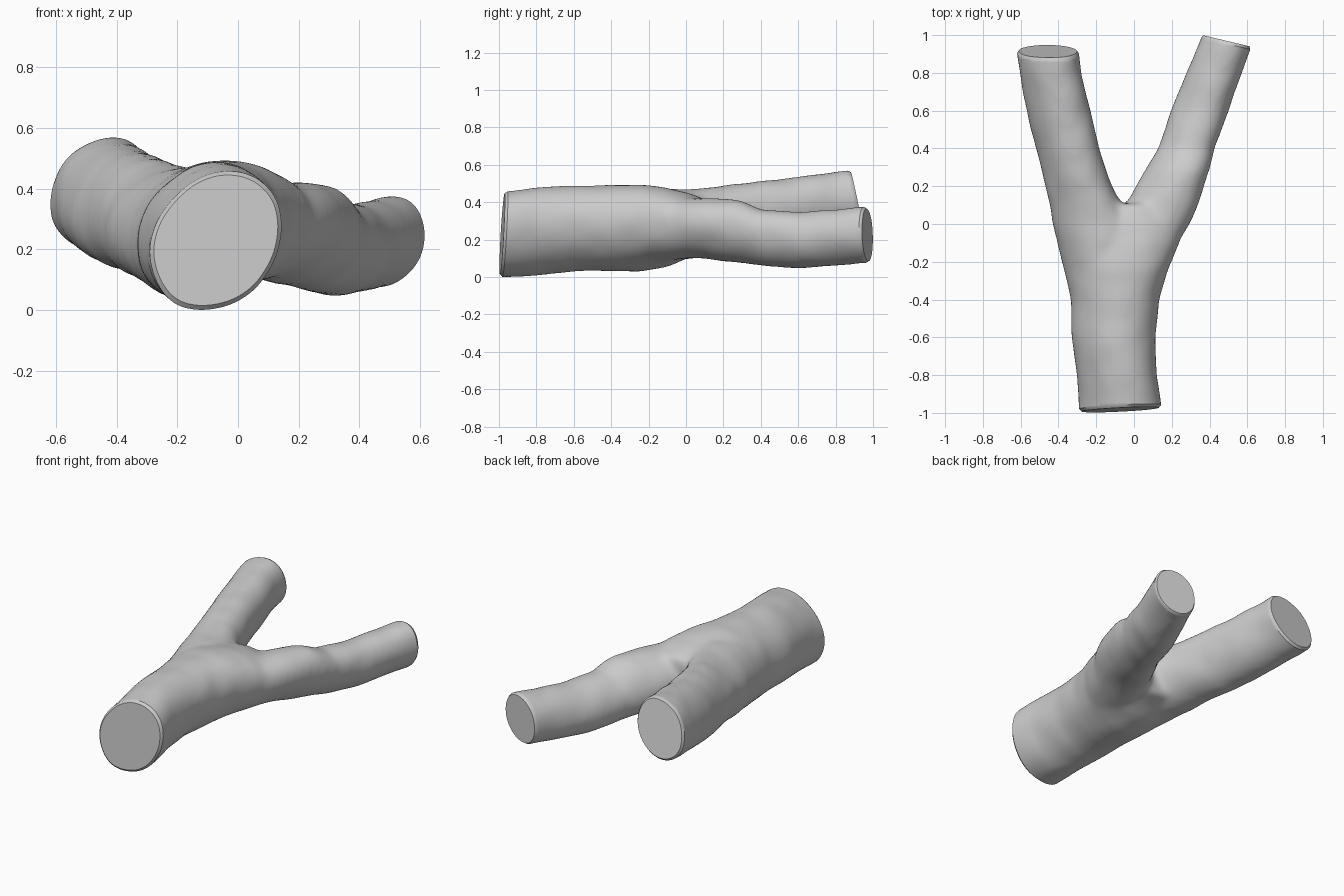
import bpy, bmesh, math
from mathutils import Vector, Matrix, noise

cube = bpy.data.objects.get("Cube")
if cube:
    bpy.data.objects.remove(cube, do_unlink=True)

SIDES = 40
LEAN = 0.2  # every cross-section leans towards +x at its top

# Cross-sections: y, x low, x high, z low, z high
trunk = [
    (-1.1, -.288, .15, .0, .45), (-.97, -.288, .145, .0, .455),
    (-.8, -.3, .12, .01, .475), (-.6, -.33, .11, .033, .485),
    (-.4, -.335, .132, .033, .488), (-.25, -.365, .175, .033, .495),
    (-.1, -.4, .24, .06, .475), (.0, -.38, .24, .1, .45),
    (.105, -.28, .18, .13, .41)]
right_fork = [
    (-.3, -.34, .0, .07, .45), (-.1, -.405, .02, .075, .47),
    (.0, -.43, -.01, .1, .467), (.1, -.445, -.065, .11, .475),
    (.2, -.468, -.12, .125, .487), (.4, -.517, -.185, .142, .51),
    (.6, -.567, -.232, .168, .533), (.8, -.605, -.283, .197, .562),
    (.9, -.62, -.292, .21, .57), (1.1, -.64, -.31, .23, .58)]
left_fork = [
    (-.3, -.2, .15, .08, .43), (-.1, -.15, .235, .085, .425),
    (.0, -.11, .292, .1, .42), (.1, -.045, .335, .1, .418),
    (.18, .0, .362, .09, .418), (.28, .058, .395, .078, .412),
    (.4, .13, .426, .065, .36), (.6, .2, .5, .045, .345),
    (.8, .28, .568, .062, .358), (.93, .335, .617, .075, .374),
    (1.1, .4, .69, .08, .385)]


def loft(bm, sections):
    rings = []
    for y, x0, x1, z0, z1 in sections:
        ring = []
        for i in range(SIDES):
            a = math.tau * i / SIDES
            ring.append(bm.verts.new(((x0 + x1) / 2 + (x1 - x0) / 2 * math.cos(a - LEAN), y,
                                      (z0 + z1) / 2 + (z1 - z0) / 2 * math.sin(a))))
        rings.append(ring)
    for low, high in zip(rings, rings[1:]):
        for i in range(SIDES):
            j = (i + 1) % SIDES
            bm.faces.new((low[i], low[j], high[j], high[i]))
    bm.faces.new(rings[0])
    bm.faces.new(rings[-1])


# Forked limb, blended into one skin
bm = bmesh.new()
for sections in (trunk, right_fork, left_fork):
    loft(bm, sections)
bmesh.ops.recalc_face_normals(bm, faces=bm.faces)
mesh = bpy.data.meshes.new("forked_branch")
bm.to_mesh(mesh)
bm.free()
branch = bpy.data.objects.new("forked_branch", mesh)
bpy.context.collection.objects.link(branch)
bpy.context.view_layer.objects.active = branch
branch.select_set(True)
remesh = branch.modifiers.new("blend", 'REMESH')
remesh.mode = 'VOXEL'
remesh.voxel_size = 0.018
smooth = branch.modifiers.new("soften", 'SMOOTH')
smooth.factor = 0.5
smooth.iterations = 14
for name in ("blend", "soften"):
    bpy.ops.object.modifier_apply(modifier=name)

# Slightly lumpy bark
bm = bmesh.new()
bm.from_mesh(branch.data)
bm.normal_update()
moves = [v.normal * (0.005 * noise.noise(v.co * 7) + 0.003) for v in bm.verts]
for v, move in zip(bm.verts, moves):
    v.co += move


def saw_end(point, normal, belongs):
    """Cut one end flat and give it a narrow rounded rim."""
    normal = Vector(normal).normalized()
    point = Vector(point) - normal * 0.015
    faces = [f for f in bm.faces if belongs(f.calc_center_median())]
    geom = set(faces)
    for f in faces:
        geom.update(f.verts)
        geom.update(f.edges)
    bmesh.ops.bisect_plane(bm, geom=list(geom), plane_co=point, plane_no=normal,
                           clear_outer=True)
    rim = [e for e in bm.edges if e.is_boundary]
    cap = bmesh.ops.holes_fill(bm, edges=rim, sides=0)["faces"]
    out = bmesh.ops.extrude_face_region(bm, geom=cap)["geom"]
    bmesh.ops.delete(bm, geom=cap, context='FACES_ONLY')
    verts = [e for e in out if isinstance(e, bmesh.types.BMVert)]
    center = sum((v.co for v in verts), Vector()) / len(verts)
    bmesh.ops.scale(bm, vec=(.94, .94, .94), space=Matrix.Translation(-center), verts=verts)
    bmesh.ops.translate(bm, vec=normal * 0.015, verts=verts)


saw_end((-.07, -.983, .225), (.04, -1, .05), lambda c: c.y < -.7)
saw_end((-.45, .915, .39), (-.04, .97, .2), lambda c: c.y > .6 and c.x < 0)
saw_end((.48, .972, .225), (.23, .97, 0), lambda c: c.y > .6 and c.x > 0)
bmesh.ops.recalc_face_normals(bm, faces=bm.faces)
bm.to_mesh(branch.data)
bm.free()

# Single grey colour
grey = bpy.data.materials.new("grey_wood")
grey.use_nodes = True
colour = (.6, .6, .6, 1)
grey.diffuse_color = colour
grey.node_tree.nodes["Principled BSDF"].inputs["Base Color"].default_value = colour
branch.data.materials.clear()
branch.data.materials.append(grey)
bpy.ops.object.shade_smooth_by_angle(angle=math.radians(35))
